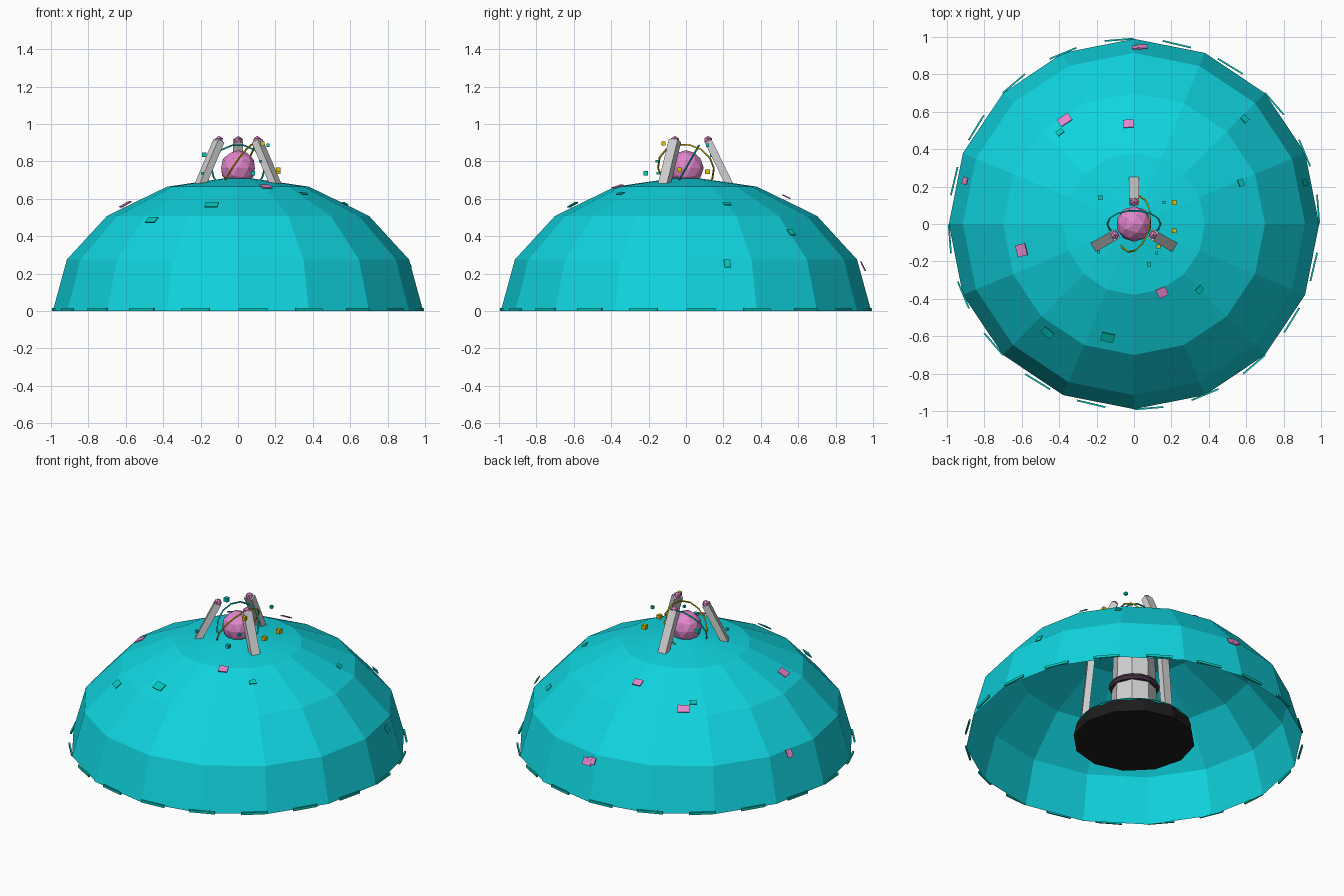
import bpy, bmesh, math
from mathutils import Vector, Matrix

if "Cube" in bpy.data.objects:
    bpy.data.objects.remove(bpy.data.objects["Cube"])


def material(name, rgb):
    m = bpy.data.materials.new(name)
    m.diffuse_color = (*rgb, 1)
    m.use_nodes = True
    m.node_tree.nodes["Principled BSDF"].inputs["Base Color"].default_value = m.diffuse_color
    return m


DOME = material("dome cyan", (0.005, 0.66, 0.74))
TEAL = material("accent teal", (0.0, 0.60, 0.52))
PINK = material("pink", (0.76, 0.24, 0.60))
YELLOW = material("yellow", (0.72, 0.52, 0.0))
GREY = material("light grey", (0.64, 0.64, 0.64))
BLACK = material("black", (0.012, 0.012, 0.012))
PLUM = material("dark plum", (0.07, 0.03, 0.06))


def make(name, bm, mat, matrix=None):
    me = bpy.data.meshes.new(name)
    bm.to_mesh(me)
    bm.free()
    me.materials.append(mat)
    ob = bpy.data.objects.new(name, me)
    bpy.context.collection.objects.link(ob)
    if matrix is not None:
        ob.matrix_world = matrix
    return ob


def box(name, size, mat, matrix):
    bm = bmesh.new()
    bmesh.ops.create_cube(bm, size=1)
    bmesh.ops.scale(bm, vec=size, verts=bm.verts)
    return make(name, bm, mat, matrix)


def frustum(name, r0, r1, z0, z1, sides, mat):
    bm = bmesh.new()
    bmesh.ops.create_cone(bm, cap_ends=True, segments=sides, radius1=r0,
                          radius2=r1, depth=z1 - z0)
    return make(name, bm, mat, Matrix.Translation((0, 0, (z0 + z1) / 2)))


def ball(name, r, loc, mat, sub):
    bm = bmesh.new()
    bmesh.ops.create_icosphere(bm, subdivisions=sub, radius=r)
    return make(name, bm, mat, Matrix.Translation(loc))


def ring(name, major, minor, seg, mat, matrix, sides=4):
    bm = bmesh.new()
    rows = []
    for i in range(seg):
        a = 2 * math.pi * i / seg
        row = []
        for j in range(sides):
            b = 2 * math.pi * j / sides
            r = major + minor * math.cos(b)
            row.append(bm.verts.new((r * math.cos(a), r * math.sin(a), minor * math.sin(b))))
        rows.append(row)
    for i in range(seg):
        p, q = rows[i], rows[(i + 1) % seg]
        for j in range(sides):
            k = (j + 1) % sides
            bm.faces.new((p[j], q[j], q[k], p[k]))
    return make(name, bm, mat, matrix)


def frame(loc, xaxis, zaxis):
    z = Vector(zaxis).normalized()
    x = Vector(xaxis)
    x = (x - z * x.dot(z)).normalized()
    m = Matrix((x, z.cross(x), z)).transposed().to_4x4()
    m.translation = Vector(loc)
    return m


# open half-ellipsoid dome
R, H = 0.99, 0.72
bm = bmesh.new()
bmesh.ops.create_uvsphere(bm, u_segments=16, v_segments=8, radius=1)
low = [v for v in bm.verts if v.co.z < -0.01]
bmesh.ops.delete(bm, geom=low, context='VERTS')
bmesh.ops.scale(bm, vec=(R, R, H), verts=bm.verts)
make("dome", bm, DOME)

# base and column under the dome
frustum("base", 0.36, 0.34, 0, 0.09, 12, BLACK)
ring("base_trim", 0.325, 0.012, 24, TEAL, Matrix.Translation((0, 0, 0.092)))
frustum("column", 0.14, 0.12, 0.09, 0.64, 8, GREY)
ring("column_collar", 0.13, 0.02, 16, PLUM, Matrix.Translation((0, 0, 0.36)), 6)

# three prongs: upright, leaning claw and pink tip
for i, deg in enumerate((90, 210, 330)):
    a = math.radians(deg)
    out = Vector((math.cos(a), math.sin(a), 0))
    tan = Vector((-math.sin(a), math.cos(a), 0))
    path = [(0.30, 0.08), (0.245, 0.65), (0.118, 0.91)]
    pts = [out * r + Vector((0, 0, z)) for r, z in path]
    for part, p, q in (("upright", pts[0], pts[1]), ("claw", pts[1], pts[2])):
        d = q - p
        box(f"prong_{part}_{i}", (0.055, 0.04, d.length), GREY,
            frame((p + q) / 2, tan, d))
    ball(f"prong_tip_{i}", 0.024, pts[2] + Vector((0, 0, 0.003)), PINK, 1)

# core ball with two tilted rings
C = Vector((0, 0, 0.765))
ball("core", 0.095, C, PINK, 2)
ring("ring_teal", 0.143, 0.005, 14, TEAL, frame(C, (1, 0, 0), (0, -0.87, 0.5)))
ring("ring_yellow", 0.152, 0.005, 14, YELLOW, frame(C, (0.2, 1, 0), (-0.83, 0.17, 0.55)))

# floating cubes
cubes = [(-.18, .14, .835, .025, TEAL), (-.19, -.15, .737, .015, TEAL),
         (.12, -.155, .80, .014, TEAL), (.08, -.215, .737, .023, TEAL),
         (.16, .115, .887, .017, TEAL), (.13, -.12, .895, .022, YELLOW),
         (.215, .115, .745, .026, YELLOW), (.215, -.035, .755, .024, YELLOW)]
for i, (x, y, z, s, mat) in enumerate(cubes):
    box(f"floating_cube_{i}", (s, s, s), mat, Matrix.Translation((x, y, z)))

# thin patches lying on the dome: x, y, width, height, colour
patches = [(-.37, .555, .07, .05, PINK), (-.03, .535, .055, .045, PINK),
           (.045, .945, .06, .045, PINK), (.015, .94, .05, .04, PINK),
           (-.90, .23, .04, .05, PINK), (-.60, -.14, .065, .06, PINK),
           (.15, -.365, .055, .05, PINK), (-.395, .49, .04, .03, TEAL),
           (.59, .56, .04, .04, TEAL), (.57, .22, .04, .03, TEAL),
           (.35, -.35, .04, .03, TEAL), (-.46, -.58, .065, .045, TEAL),
           (-.14, -.605, .07, .05, TEAL), (.91, .22, .035, .045, TEAL)]
for i, (x, y, w, h, mat) in enumerate(patches):
    z = H * math.sqrt(1 - (x * x + y * y))
    n = Vector((x, y, z / (H * H))).normalized()
    p = Vector((x, y, z)) + n * 0.004
    box(f"dome_patch_{i}", (w, h, 0.006), mat, frame(p, (-y, x, 0), n))

# dashes around the rim
for i in range(20):
    a = math.radians(4.6 + 18 * i)
    out = Vector((math.cos(a), math.sin(a), 0))
    box(f"rim_dash_{i}", (0.155, 0.015, 0.009), TEAL,
        frame(out * 0.988 + Vector((0, 0, 0.0085)), (-out.y, out.x, 0), out))
